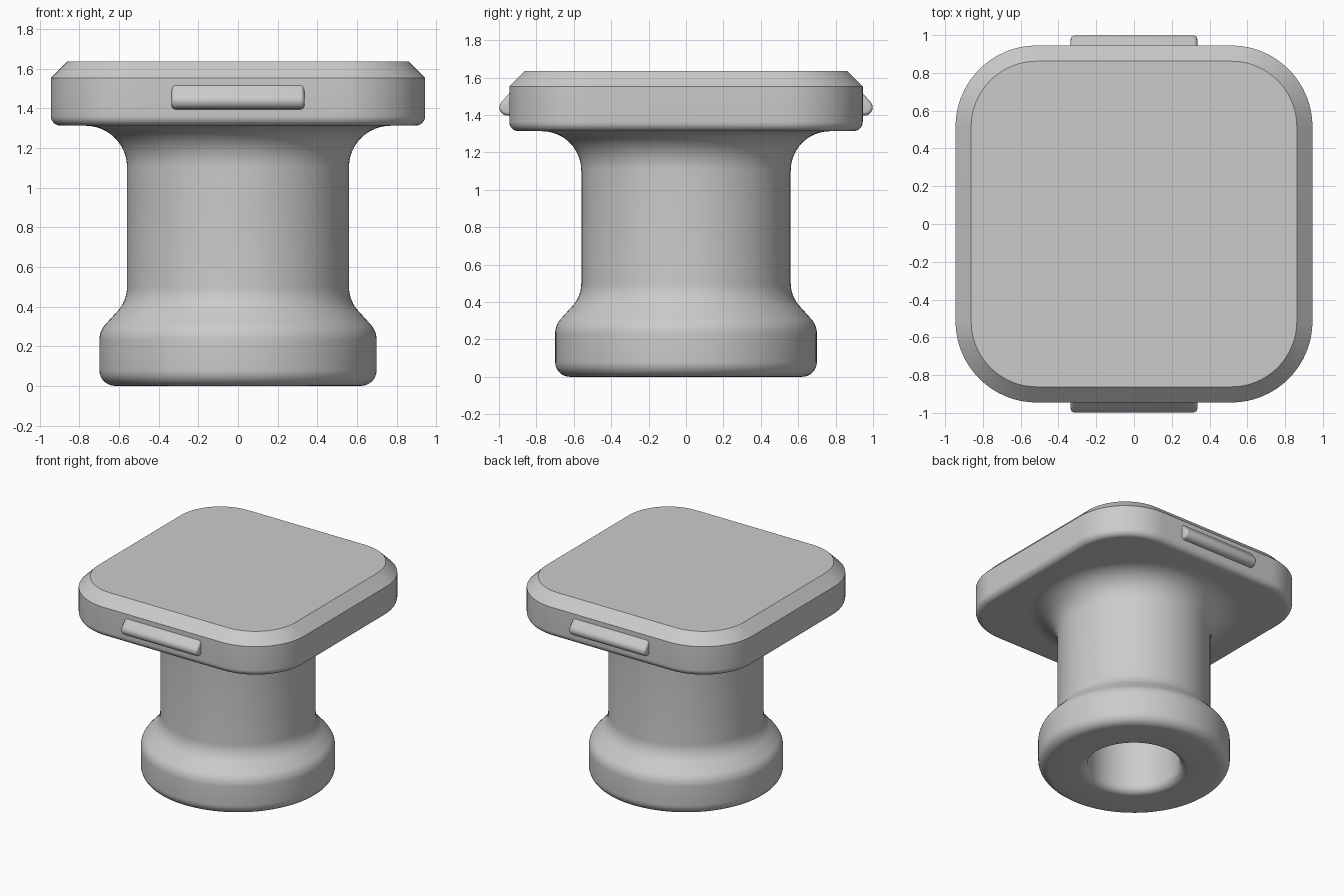
import bpy, bmesh
from math import sin, cos, pi, radians

cube = bpy.data.objects.get("Cube")
if cube:
    bpy.data.objects.remove(cube, do_unlink=True)

grey = bpy.data.materials.new("plain grey")
grey.use_nodes = True
colour = (0.6, 0.6, 0.6, 1)
grey.diffuse_color = colour
grey.node_tree.nodes["Principled BSDF"].inputs["Base Color"].default_value = colour


def arc(cx, cy, r, start, end, steps=8):
    """Points on an arc, angles in degrees."""
    return [(cx + r * cos(radians(start + (end - start) * i / steps)),
             cy + r * sin(radians(start + (end - start) * i / steps)))
            for i in range(steps + 1)]


def loft(name, rings):
    """Skin closed rings in order and cap both ends."""
    bm = bmesh.new()
    loops = [[bm.verts.new(p) for p in ring] for ring in rings]
    for a, b in zip(loops, loops[1:]):
        n = len(a)
        for i in range(n):
            j = (i + 1) % n
            bm.faces.new((a[i], a[j], b[j], b[i]))
    bm.faces.new(loops[0])
    bm.faces.new(loops[-1])
    bmesh.ops.recalc_face_normals(bm, faces=bm.faces)
    mesh = bpy.data.meshes.new(name)
    bm.to_mesh(mesh)
    bm.free()
    mesh.materials.append(grey)
    obj = bpy.data.objects.new(name, mesh)
    bpy.context.collection.objects.link(obj)
    return obj


def finish(obj):
    """Apply modifiers and smooth, keeping hard edges."""
    bpy.ops.object.select_all(action='DESELECT')
    obj.select_set(True)
    bpy.context.view_layer.objects.active = obj
    for mod in list(obj.modifiers):
        bpy.ops.object.modifier_apply(modifier=mod.name)
    bpy.ops.object.shade_smooth_by_angle(angle=radians(30))


def circle(r, z, n=96):
    return [(r * cos(2 * pi * i / n), r * sin(2 * pi * i / n), z) for i in range(n)]


def rounded_square(half, z, inset=0.43):
    """Rounded square whose corner centres stay fixed as it shrinks."""
    c, r = 0.945 - inset, half - 0.945 + inset
    points = []
    for k, (sx, sy) in enumerate([(1, 1), (-1, 1), (-1, -1), (1, -1)]):
        points += [(x, y, z) for x, y in arc(sx * c, sy * c, r, 90 * k, 90 * k + 90, 16)]
    return points


# Stem: blind bore, rounded foot, waist, flared top
profile = [(0.34, 1.1)]
profile += arc(0.40, 0.06, 0.06, 180, 270)
profile += arc(0.62, 0.08, 0.08, -90, 0)
profile += arc(0.58, 0.23, 0.12, 0, 45)
profile += arc(0.74, 0.50, 0.18, 225, 180)
profile += arc(0.77, 1.103, 0.21, 180, 90, 12)
profile += [(0.77, 1.36)]
finish(loft("stem", [circle(r, z) for r, z in profile]))

# Square head: rounded lower edge, chamfered upper edge
section = arc(0.895, 1.363, 0.05, -90, 0) + [(0.945, 1.553), (0.862, 1.636)]
finish(loft("head_plate", [rounded_square(h, z) for h, z in section]))

# Side tabs, front and back
outline = [(-0.90, 1.39), (-0.94, 1.395)]
outline += arc(-0.955, 1.44, 0.043, 270, 135, 10)
outline += [(-0.94, 1.522), (-0.90, 1.53)]
tabs = loft("side_tabs", [[(x, y, z) for y, z in outline] for x in (-0.335, 0.335)])
bevel = tabs.modifiers.new("rounded ends", 'BEVEL')
bevel.width = 0.02
bevel.segments = 4
bevel.limit_method = 'ANGLE'
bevel.angle_limit = radians(75)
mirror = tabs.modifiers.new("front and back", 'MIRROR')
mirror.use_axis = (False, True, False)
finish(tabs)
